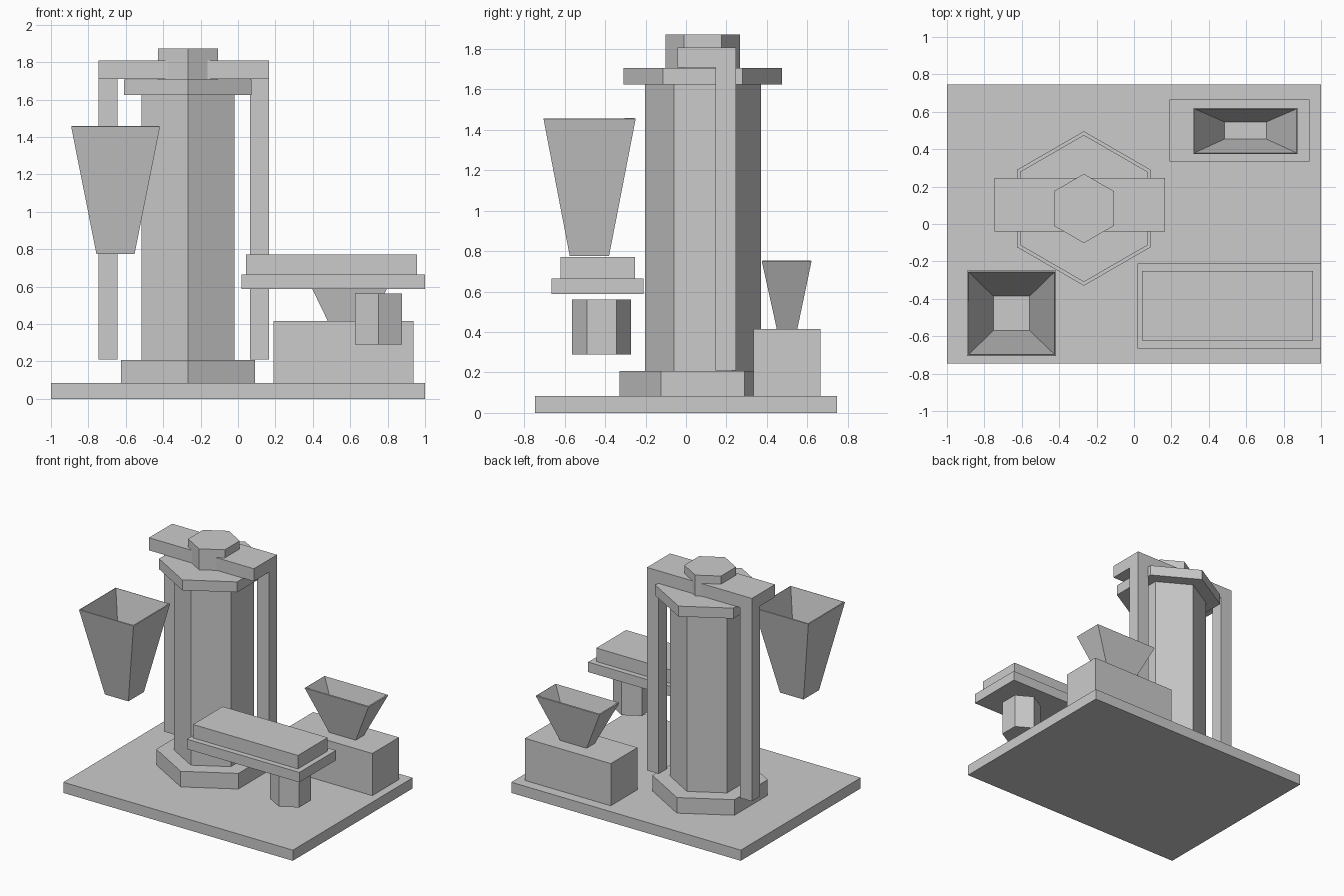
import bpy
from math import cos, sin, pi

if "Cube" in bpy.data.objects:
    bpy.data.objects.remove(bpy.data.objects["Cube"])


def loft(name, bottom, top, z0, z1, open_top=False):
    """Solid between two matching xy outlines (counter-clockwise)."""
    n = len(bottom)
    verts = [(x, y, z0) for x, y in bottom] + [(x, y, z1) for x, y in top]
    faces = [tuple(reversed(range(n)))]
    faces += [(i, (i + 1) % n, n + (i + 1) % n, n + i) for i in range(n)]
    if not open_top:
        faces.append(tuple(range(n, 2 * n)))
    mesh = bpy.data.meshes.new(name)
    mesh.from_pydata(verts, [], faces)
    obj = bpy.data.objects.new(name, mesh)
    bpy.context.collection.objects.link(obj)
    return obj


def rect(x0, x1, y0, y1):
    return [(x0, y0), (x1, y0), (x1, y1), (x0, y1)]


def box(name, x0, x1, y0, y1, z0, z1):
    return loft(name, rect(x0, x1, y0, y1), rect(x0, x1, y0, y1), z0, z1)


def hex_prism(name, cx, cy, r, z0, z1):
    # corners point along y
    ring = [(cx + r * cos(pi / 2 + i * pi / 3), cy + r * sin(pi / 2 + i * pi / 3))
            for i in range(6)]
    return loft(name, ring, ring, z0, z1)


def hopper(name, bottom, top, z0, z1):
    # open-topped tapered bin with a thin wall
    obj = loft(name, rect(*bottom), rect(*top), z0, z1, open_top=True)
    mod = obj.modifiers.new("wall", 'SOLIDIFY')
    mod.thickness = 0.01
    mod.offset = -1
    return obj


# Ground plate
box("base_plate", -1, 1, -0.746, 0.746, 0, 0.084)

# Hexagonal tower: foot, column, flange and cap
TX, TY = -0.268, 0.083
for name, r, z0, z1 in (("tower_foot", 0.413, 0.084, 0.207),
                        ("tower_column", 0.287, 0.207, 1.625),
                        ("tower_flange", 0.393, 1.625, 1.707),
                        ("tower_cap", 0.185, 1.707, 1.872)):
    hex_prism(name, TX, TY, r, z0, z1)

# Crossbeam with a hanging rail at each end
box("crossbeam", -0.747, 0.167, -0.041, 0.247, 1.709, 1.808)
box("left_rail", -0.747, -0.645, 0.146, 0.247, 0.21, 1.709)
box("right_rail", 0.065, 0.167, 0.146, 0.247, 0.21, 1.709)

# Large front hopper
hopper("front_hopper", (-0.757, -0.553, -0.575, -0.381),
       (-0.892, -0.417, -0.705, -0.249), 0.775, 1.455)

# Rear box with a small hopper on top
box("rear_box", 0.19, 0.937, 0.333, 0.665, 0.084, 0.416)
hopper("rear_hopper", (0.48, 0.712, 0.449, 0.551),
       (0.318, 0.875, 0.375, 0.621), 0.416, 0.75)

# Two-step table with a hexagonal stub below
box("table_lower_slab", 0.02, 1.0, -0.665, -0.21, 0.587, 0.665)
box("table_upper_slab", 0.044, 0.958, -0.622, -0.252, 0.665, 0.771)
hex_prism("table_stub", 0.751, -0.418, 0.146, 0.29, 0.562)
